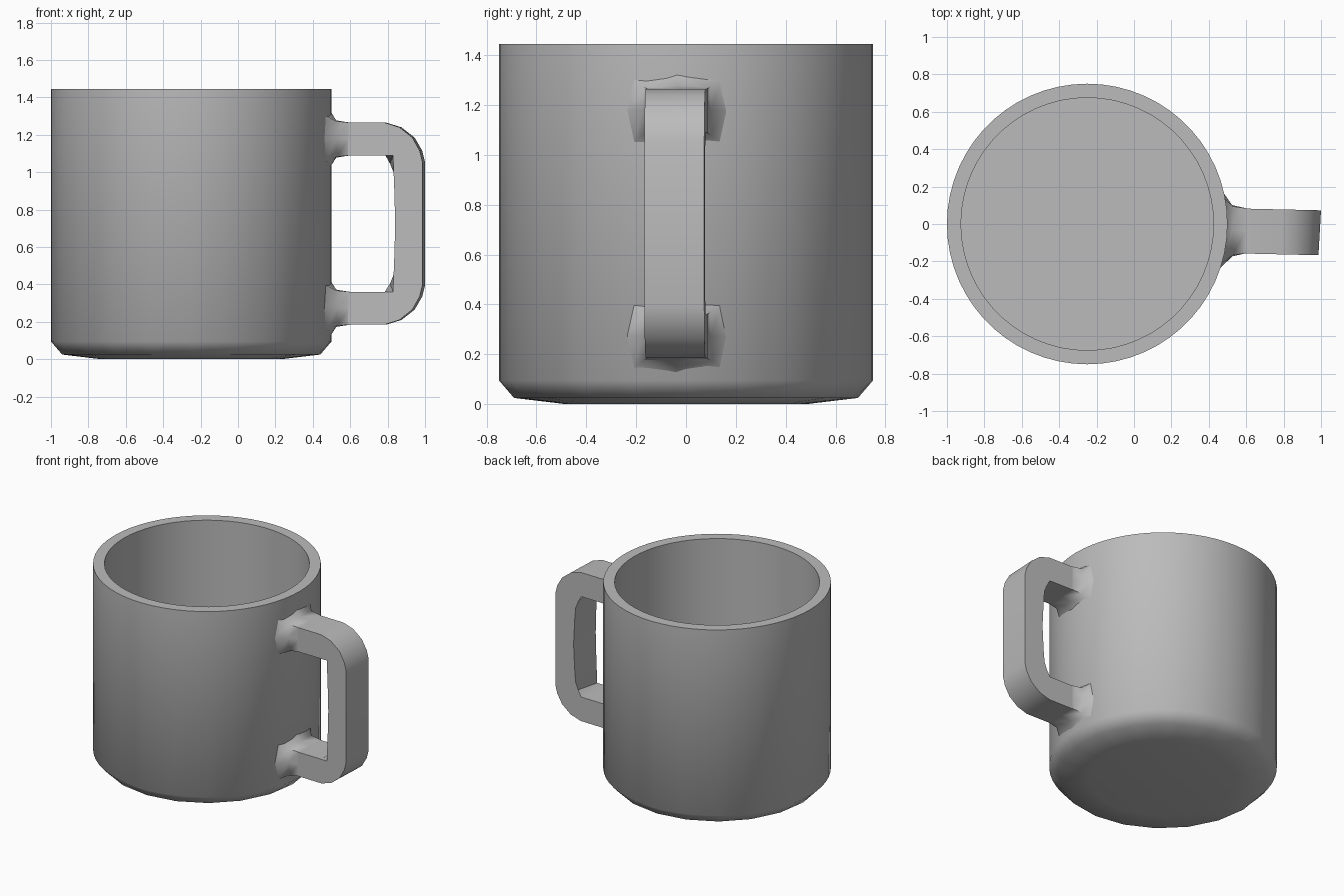
import bpy
import bmesh
import math

cube = bpy.data.objects.get("Cube")
if cube:
    bpy.data.objects.remove(cube, do_unlink=True)

# One plain ceramic colour
GREY = (0.50, 0.50, 0.50, 1)
ceramic = bpy.data.materials.new("grey_ceramic")
ceramic.use_nodes = True
ceramic.diffuse_color = GREY
ceramic.node_tree.nodes["Principled BSDF"].inputs["Base Color"].default_value = GREY

CX, RADIUS = -0.25, 0.75


def finish(bm, name, angle):
    bmesh.ops.recalc_face_normals(bm, faces=bm.faces)
    mesh = bpy.data.meshes.new(name)
    bm.to_mesh(mesh)
    bm.free()
    obj = bpy.data.objects.new(name, mesh)
    bpy.context.collection.objects.link(obj)
    mesh.materials.append(ceramic)
    bpy.ops.object.select_all(action="DESELECT")
    bpy.context.view_layer.objects.active = obj
    obj.select_set(True)
    bpy.ops.object.shade_smooth_by_angle(angle=math.radians(angle))
    return obj


def bridge(bm, rings):
    """Join neighbouring closed loops of equal length with quads."""
    for a, b in zip(rings, rings[1:]):
        n = len(a)
        for i in range(n):
            j = (i + 1) % n
            bm.faces.new((a[i], a[j], b[j], b[i]))


# Cup body: lathed wall, faceted foot bevel, rim and inside
def build_body(segments=60, foot_sides=20):
    bm = bmesh.new()
    profile = [(0.48, 0.0, False), (0.69, 0.025, True), (RADIUS, 0.095, False),
               (RADIUS, 1.445, False), (0.675, 1.445, False), (0.675, 0.08, False)]
    step = 2 * math.pi / foot_sides
    rings = []
    for r, z, faceted in profile:
        ring = []
        for i in range(segments):
            a = 2 * math.pi * i / segments
            rr = r
            if faceted:
                rr *= math.cos(step / 2) / math.cos(a % step - step / 2)
            ring.append(bm.verts.new((CX + rr * math.cos(a), rr * math.sin(a), z)))
        rings.append(ring)
    bridge(bm, rings)
    bm.faces.new(rings[0])
    bm.faces.new(rings[-1])
    finish(bm, "cup_body", 50)


# Handle: mirrored half outline, square inner corners in front, chamfered behind
def build_handle():
    bm = bmesh.new()
    mid = 0.725
    outer = [(0.47, 0.54), (0.79, 0.54), (0.87, 0.515), (0.94, 0.46),
             (0.98, 0.39), (0.995, 0.33), (0.995, 0)]
    inner_front = [(0.47, 0.365), (0.70, 0.365), (0.79, 0.365), (0.835, 0.365),
                   (0.838, 0.28), (0.842, 0.18), (0.847, 0)]
    inner_back = [(0.47, 0.365), (0.70, 0.365), (0.785, 0.365), (0.81, 0.32),
                  (0.83, 0.27), (0.838, 0.18), (0.847, 0)]

    def rail(points, back):
        full = points + [(x, -h) for x, h in reversed(points[:-1])]
        verts = []
        for x, h in full:
            t = max(0, (x - 0.47) / 0.53)
            y = (0.085 if back else -0.155) - 0.012 * t
            verts.append(bm.verts.new((x + (0.005 if back else -0.009) * t, y, mid + h)))
        return verts

    rails = [rail(outer, False), rail(outer, True),
             rail(inner_back, True), rail(inner_front, False)]
    sections = [list(s) for s in zip(*rails)]
    bridge(bm, sections)
    bm.faces.new(sections[0])
    bm.faces.new(sections[-1])
    finish(bm, "handle", 40)


# Flared joint blending each handle arm into the curved wall
def build_joint(name, z_mid):
    bm = bmesh.new()
    y_mid, half_y, half_z = -0.036, 0.12, 0.0875
    rings = []
    for x, flare in ((0.60, 0.0), (0.525, 0.2), (None, 1.0)):
        ring = []
        for sy, sz in ((-1, -1), (0, -1), (1, -1), (1, 0),
                       (1, 1), (0, 1), (-1, 1), (-1, 0)):
            corner = 0.65 if sy and sz else 1.0
            y = y_mid + sy * (half_y + 0.085 * flare * corner)
            z = z_mid + sz * (half_z + 0.06 * flare * corner)
            wall = CX + math.sqrt(RADIUS ** 2 - y ** 2) - 0.004
            ring.append(bm.verts.new((wall if x is None else x, y, z)))
        rings.append(ring)
    bridge(bm, rings)
    finish(bm, name, 60)


build_body()
build_handle()
build_joint("upper_joint", 1.1775)
build_joint("lower_joint", 0.2725)
